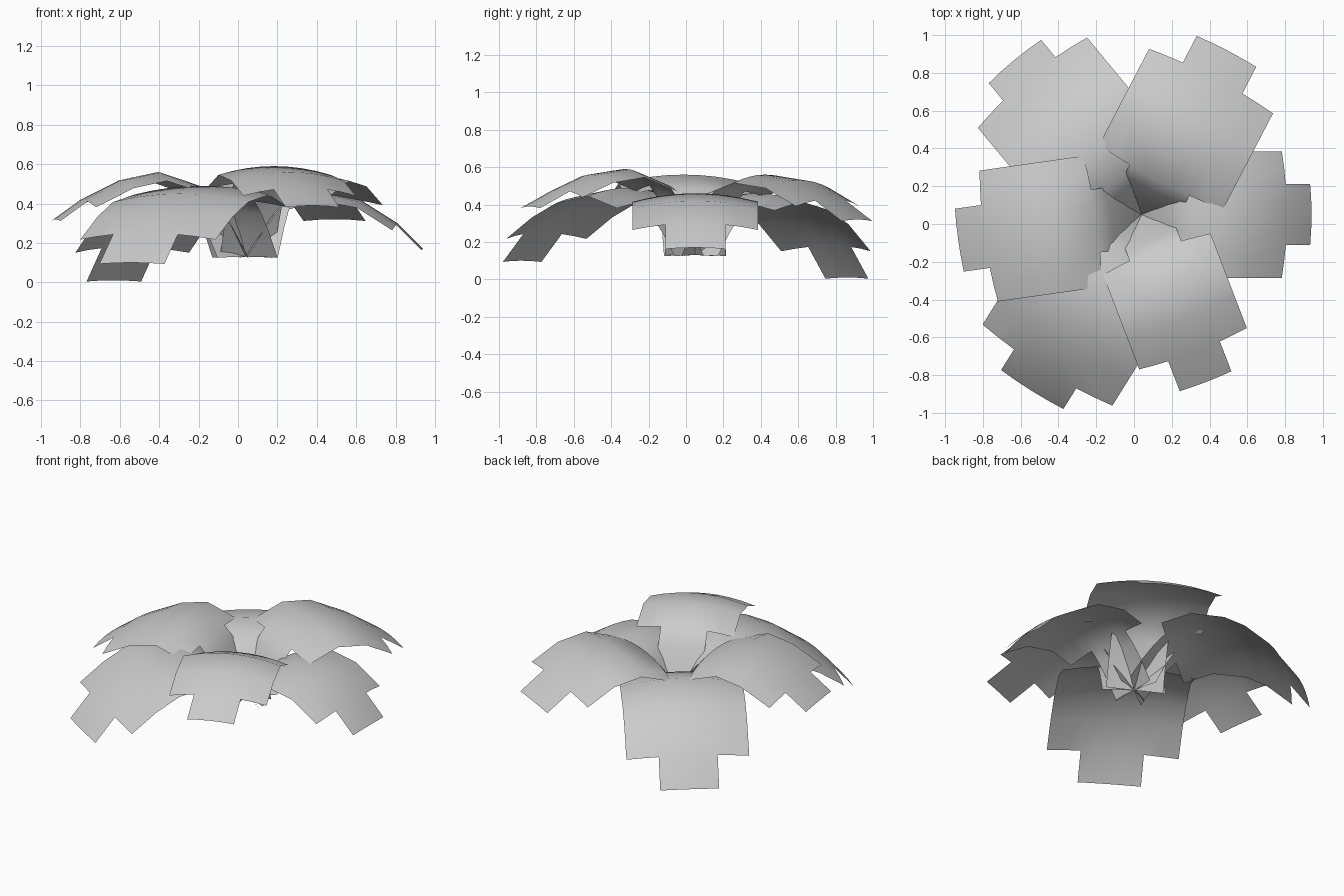
import bpy, bmesh, math
from mathutils import Vector

old = bpy.data.objects.get("Cube")
if old:
    bpy.data.objects.remove(old, do_unlink=True)

leaf_grey = bpy.data.materials.new("leaf_grey")
leaf_grey.use_nodes = True
GREY = (0.6, 0.6, 0.6, 1)
leaf_grey.diffuse_color = GREY
leaf_grey.node_tree.nodes["Principled BSDF"].inputs["Base Color"].default_value = GREY

CENTRE = Vector((0.04, 0.05, 0))
TAB = 0.48          # narrow width of stem and tip, as a share of the blade
COLUMNS = (-1, -0.74, -TAB, -0.24, 0, 0.24, TAB, 0.74, 1)
BASE_Z = 0.13


def build_leaf(name, angle, width, arch, spine):
    """Sheet bent along its spine and arched across, with narrow stem and tip."""
    # stem points lead up to the first blade point
    r, z = spine[0]
    rise = z - BASE_Z
    stem = [(0, BASE_Z), (r * 0.34, BASE_Z + rise * 0.42), (r * 0.68, BASE_Z + rise * 0.76)]
    points = [Vector((a, 0, b)) for a, b in stem + list(spine)]
    across = Vector((0, 1, 0))
    turn = math.radians(angle)
    c, s = math.cos(turn), math.sin(turn)
    bm = bmesh.new()
    rows = []
    for i, p in enumerate(points):
        along = (points[min(i + 1, len(points) - 1)] - points[max(i - 1, 0)]).normalized()
        normal = along.cross(across)
        rows.append([])
        for u in COLUMNS:
            q = p + across * (u * width / 2) - normal * (arch * u * u)
            q = Vector((q.x * c - q.y * s, q.x * s + q.y * c, q.z))
            rows[-1].append(bm.verts.new(q + CENTRE))
    # the blade is full width, stem and tip keep only the inner columns
    for i in range(len(rows) - 1):
        narrow = i < len(stem) or i == len(rows) - 2
        for j in range(len(COLUMNS) - 1):
            middle = (COLUMNS[j] + COLUMNS[j + 1]) / 2
            if narrow and abs(middle) > TAB:
                continue
            bm.faces.new((rows[i][j], rows[i + 1][j], rows[i + 1][j + 1], rows[i][j + 1]))
    bmesh.ops.delete(bm, geom=[v for v in bm.verts if not v.link_faces], context="VERTS")
    mesh = bpy.data.meshes.new(name)
    bm.to_mesh(mesh)
    bm.free()
    mesh.materials.append(leaf_grey)
    mesh.shade_smooth()
    leaf = bpy.data.objects.new(name, mesh)
    bpy.context.collection.objects.link(leaf)


# name, heading, blade width, (radius, height) along the blade to the tip
LEAVES = [
    ("left_leaf", 0, 0.67, ((0.20, 0.41), (0.36, 0.46), (0.58, 0.42), (0.77, 0.30), (0.90, 0.17))),
    ("back_left_leaf", 62.5, 0.74, ((0.20, 0.48), (0.42, 0.56), (0.63, 0.53), (0.82, 0.43), (0.98, 0.32))),
    ("back_right_leaf", 129.6, 0.75, ((0.22, 0.41), (0.42, 0.46), (0.64, 0.41), (0.78, 0.33), (0.94, 0.18), (1.06, 0.01))),
    ("right_leaf", 188, 0.70, ((0.24, 0.49), (0.45, 0.56), (0.64, 0.52), (0.84, 0.42), (0.98, 0.32))),
    ("front_right_leaf", 238, 0.81, ((0.22, 0.42), (0.42, 0.49), (0.64, 0.45), (0.80, 0.37), (0.97, 0.25), (1.10, 0.10))),
    ("front_left_leaf", 291, 0.61, ((0.20, 0.51), (0.40, 0.59), (0.60, 0.56), (0.78, 0.48), (0.95, 0.39))),
]
for name, angle, width, spine in LEAVES:
    build_leaf(name, angle, width, 0.045, spine)
